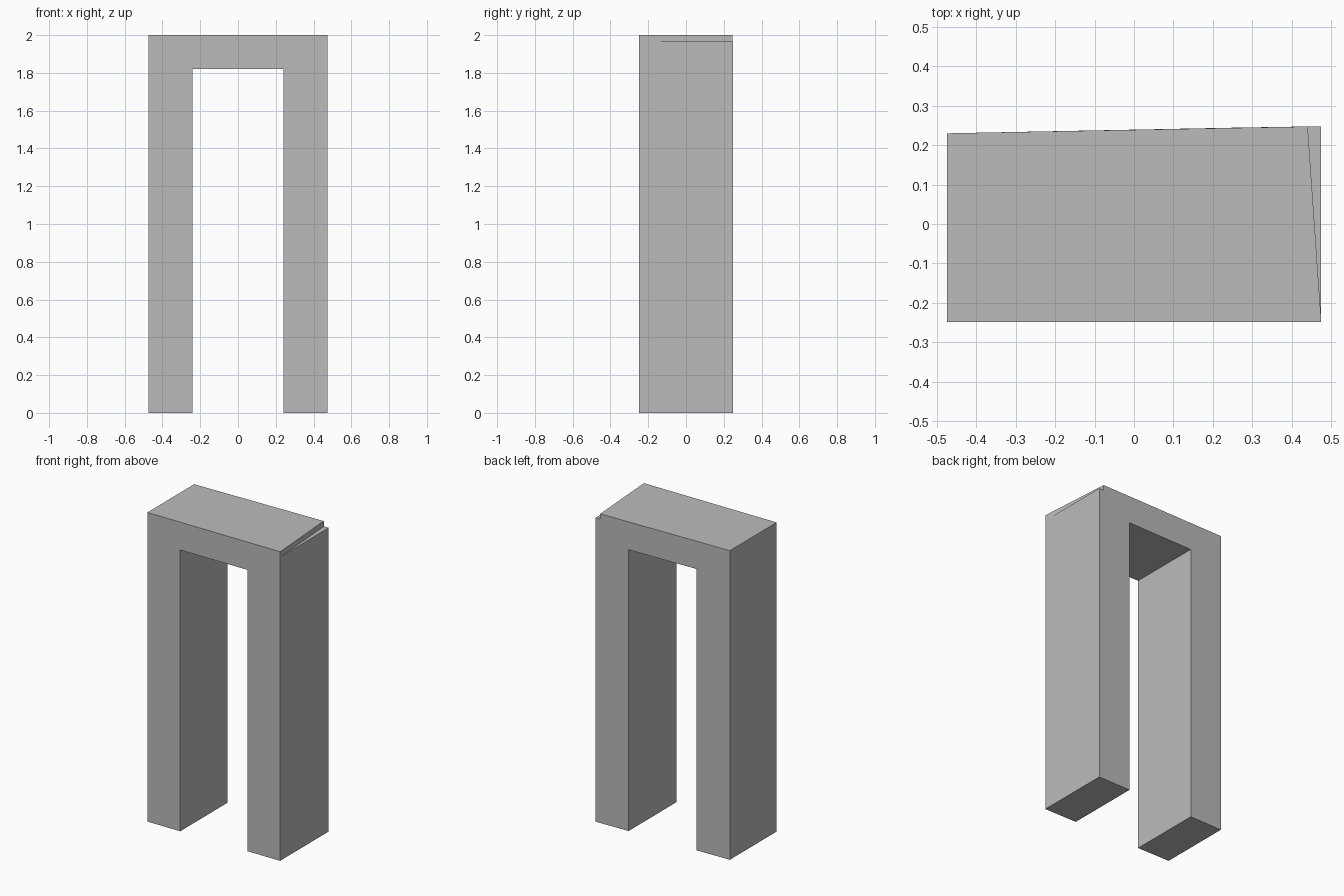
import bpy

# Remove the default cube
cube = bpy.data.objects.get("Cube")
if cube:
    bpy.data.objects.remove(cube, do_unlink=True)

HALF_W, INNER, FRONT, BACK = 0.475, 0.24, -0.248, 0.248
TOP, LINTEL, LEDGE = 2.0, 1.82, 1.965


def prism(name, lower, upper):
    """Solid between two matching outlines."""
    n = len(lower)
    sides = [(i, (i + 1) % n, (i + 1) % n + n, i + n) for i in range(n)]
    faces = [tuple(reversed(range(n))), tuple(range(n, 2 * n))] + sides
    mesh = bpy.data.meshes.new(name)
    mesh.from_pydata(lower + upper, [], faces)
    obj = bpy.data.objects.new(name, mesh)
    bpy.context.collection.objects.link(obj)
    return obj


def back_y(x):
    """The rear face is slightly skewed."""
    return BACK - 0.018 * (0.44 - min(x, 0.44)) / (0.44 + HALF_W)


# Stone colour
grey = bpy.data.materials.new("plain_grey")
grey.use_nodes = True
colour = (0.5, 0.5, 0.5, 1)
grey.diffuse_color = colour
grey.node_tree.nodes["Principled BSDF"].inputs["Base Color"].default_value = colour

# Square arch: two legs and a lintel in one outline
half = [(INNER, LINTEL), (INNER, 0), (HALF_W, 0), (HALF_W, TOP)]
outline = half + [(-x, z) for x, z in reversed(half)]
arch = prism("archway",
             [(x, back_y(x), z) for x, z in outline],
             [(x, FRONT, z) for x, z in outline])
arch.data.materials.append(grey)

# Thin wedge cut from the upper right edge, leaving a ledge
wedge = [(HALF_W, FRONT + 0.003), (0.6, FRONT + 0.003), (0.6, 0.3), (0.437, 0.3)]
cutter = prism("ledge_cutter",
               [(x, y, LEDGE) for x, y in wedge],
               [(x, y, TOP + 0.1) for x, y in wedge])
cutter.data.materials.append(grey)
cutter.hide_render = True
cutter.hide_viewport = True
cutter.display_type = 'WIRE'

# Make the face directions consistent
import bmesh
for obj in (arch, cutter):
    bm = bmesh.new()
    bm.from_mesh(obj.data)
    bmesh.ops.recalc_face_normals(bm, faces=bm.faces)
    bm.to_mesh(obj.data)
    bm.free()

cut = arch.modifiers.new("ledge", 'BOOLEAN')
cut.operation = 'DIFFERENCE'
cut.solver = 'EXACT'
cut.object = cutter
